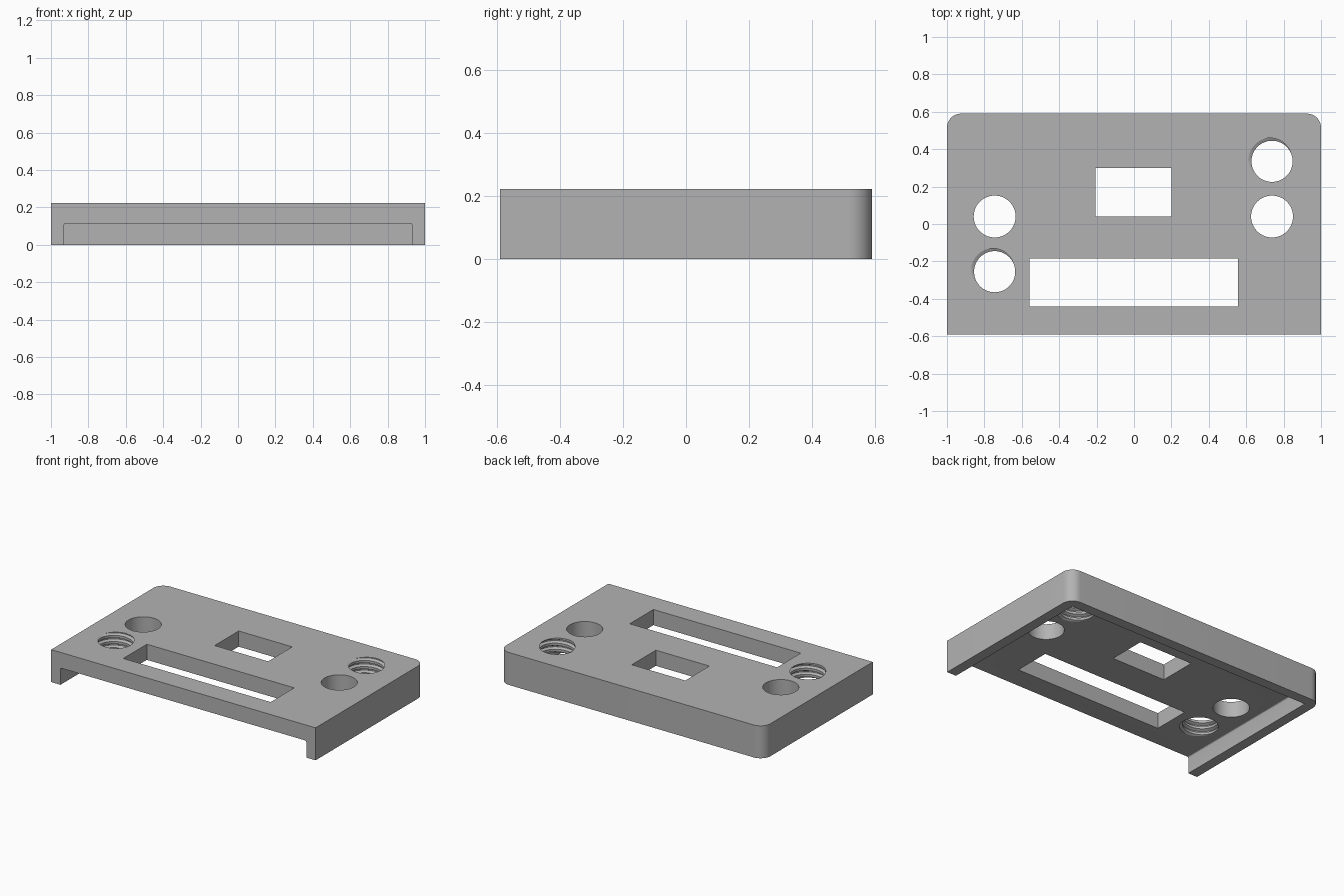
import bpy
import bmesh
from math import sin, cos, pi, radians

default = bpy.data.objects.get("Cube")
if default:
    bpy.data.objects.remove(default, do_unlink=True)

W, D, H = 1.0, 0.59, 0.222      # half width, half depth, height
FLOOR = 0.115                   # underside of the plate
WALL = 0.07

grey = bpy.data.materials.new("plain grey")
grey.use_nodes = True
grey.diffuse_color = (0.45, 0.45, 0.45, 1)
grey.node_tree.nodes["Principled BSDF"].inputs["Base Color"].default_value = (0.45, 0.45, 0.45, 1)


def make(name, bm):
    bmesh.ops.recalc_face_normals(bm, faces=bm.faces[:])
    mesh = bpy.data.meshes.new(name)
    bm.to_mesh(mesh)
    bm.free()
    mesh.materials.append(grey)
    obj = bpy.data.objects.new(name, mesh)
    bpy.context.collection.objects.link(obj)
    return obj


def box(name, x0, x1, y0, y1, z0, z1, pick=None, radius=0.0, segments=8):
    """Box whose edges chosen by pick(a, b) are rounded."""
    bm = bmesh.new()
    bmesh.ops.create_cube(bm, size=1)
    for v in bm.verts:
        v.co.x = x1 if v.co.x > 0 else x0
        v.co.y = y1 if v.co.y > 0 else y0
        v.co.z = z1 if v.co.z > 0 else z0
    if pick:
        edges = [e for e in bm.edges if pick(e.verts[0].co, e.verts[1].co)]
        bmesh.ops.bevel(bm, geom=edges, offset=radius, segments=segments,
                        profile=0.5, affect='EDGES')
    return make(name, bm)


def cylinder(name, x, y, r):
    bm = bmesh.new()
    bmesh.ops.create_cone(bm, cap_ends=True, segments=64, radius1=r, radius2=r, depth=0.6)
    bmesh.ops.translate(bm, verts=bm.verts[:], vec=(x, y, FLOOR))
    return make(name, bm)


def thread(name, x, y, core, crest, pitch, turns=7, n=64):
    """Screw-shaped cutter: a helical grid closed at both ends."""
    bm = bmesh.new()
    profile = [(0.0, core), (0.40, core), (0.62, crest), (0.78, crest)]
    p = len(profile)
    phase = 0.70 + 135 / 360
    base = H - (phase + 4) * pitch + pitch
    cols = []
    for j in range(n):
        a = 2 * pi * j / n
        cols.append([bm.verts.new((x + r * cos(a), y + r * sin(a),
                                   base + pitch * (k + j / n + f)))
                     for k in range(turns) for f, r in profile])
    rows = turns * p
    for j in range(n - 1):
        for i in range(rows - 1):
            bm.faces.new((cols[j][i], cols[j + 1][i], cols[j + 1][i + 1], cols[j][i + 1]))
    for i in range(rows - 1 - p):
        bm.faces.new((cols[-1][i], cols[0][i + p], cols[0][i + p + 1], cols[-1][i + 1]))
    # End caps as fans round a centre point
    first, last = cols[0], cols[-1]
    low = [c[0] for c in cols] + first[p:0:-1]
    high = [c[-1] for c in cols] + last[rows - 1 - p:rows - 1]
    high = [first[-1]] + [c[-1] for c in cols[1:]] + last[rows - 2:rows - 2 - p:-1]
    for loop in (low, high):
        z = sum(v.co.z for v in loop) / len(loop)
        mid = bm.verts.new((x, y, z))
        for a, b in zip(loop, loop[1:] + loop[:1]):
            if a is not b:
                bm.faces.new((mid, a, b))
    return make(name, bm)


# Main plate with rounded rear corners
plate = box("cover_plate", -W, W, -D, D, 0, H,
            lambda a, b: a.y > 0 and b.y > 0 and a.x * b.x > 0 and abs(a.z - b.z) > 0.1, 0.075, 12)

cutters = [
    # Underside recess, open at the front
    box("recess_cutter", -W + WALL, W - WALL, -D - 0.2, D - WALL, -0.2, FLOOR,
        lambda a, b: a.z > 0 and b.z > 0 and a.x * b.x > 0, 0.01, 3),
    # Rectangular windows
    box("window_cutter", -0.205, 0.2, 0.04, 0.3, -0.2, 0.5),
    box("slot_cutter", -0.56, 0.555, -0.44, -0.185, -0.2, 0.5),
    # Plain and threaded holes
    cylinder("left_hole_cutter", 0.738, 0.04, 0.112),
    cylinder("right_hole_cutter", -0.745, 0.04, 0.112),
    thread("left_thread_cutter", 0.738, 0.335, 0.11, 0.128, 0.042),
    thread("right_thread_cutter", -0.745, -0.255, 0.11, 0.128, 0.042),
]

bpy.ops.object.select_all(action='DESELECT')
bpy.context.view_layer.objects.active = plate
plate.select_set(True)
for cutter in cutters:
    mod = plate.modifiers.new(cutter.name, 'BOOLEAN')
    mod.operation = 'DIFFERENCE'
    mod.solver = 'EXACT'
    mod.object = cutter
    bpy.ops.object.modifier_apply(modifier=mod.name)
for cutter in cutters:
    bpy.data.objects.remove(cutter, do_unlink=True)

bpy.ops.object.shade_smooth_by_angle(angle=radians(25))
